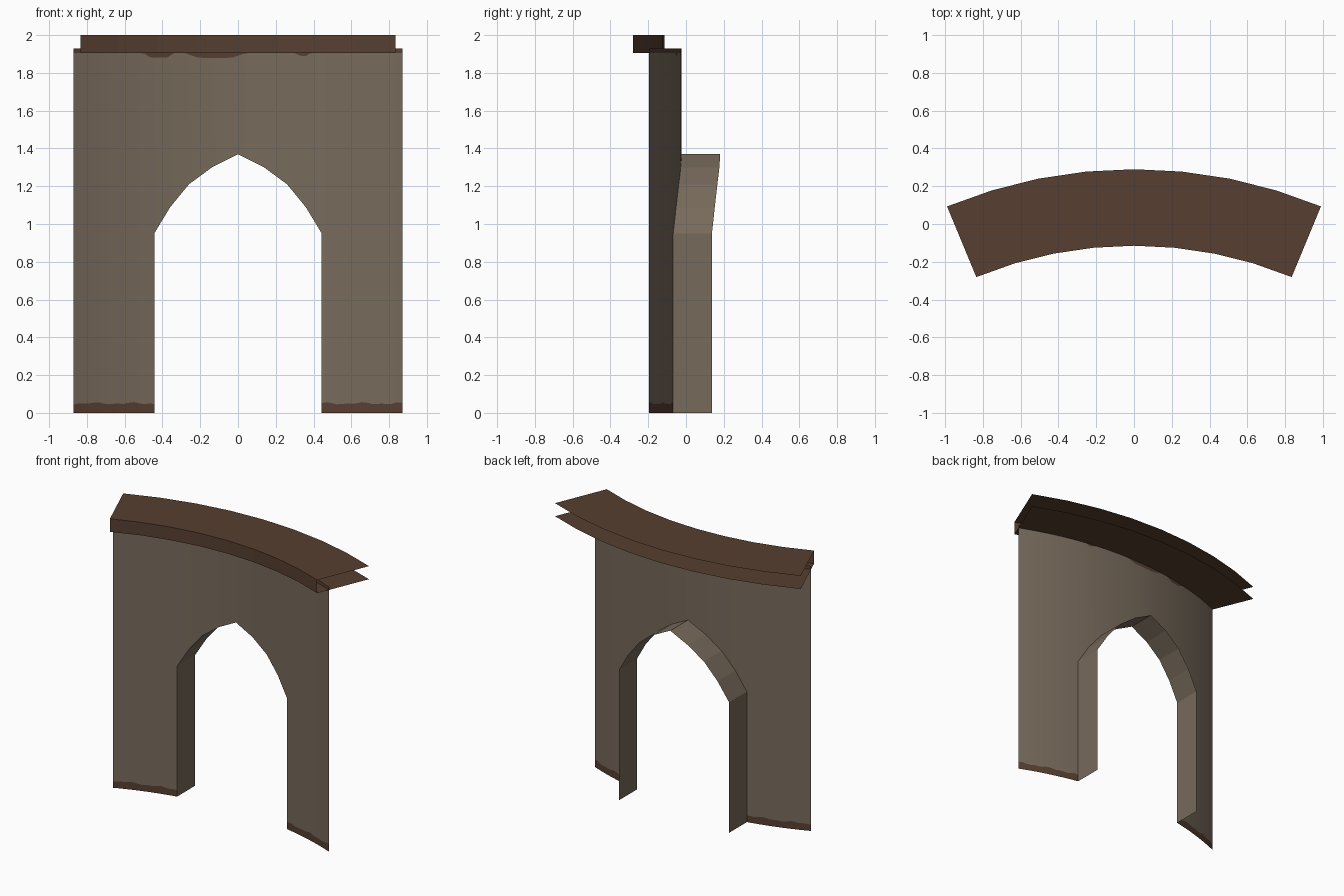
import bpy, bmesh, math

if "Cube" in bpy.data.objects:
    bpy.data.objects.remove(bpy.data.objects["Cube"])

CY = -2.297                      # centre of the curved plan
HALF = math.radians(22.5)
R_WALL, R_IN, R_OUT = 2.273, 2.182, 2.587
SPRING, APEX, LINING = 0.95, 1.37, 0.205
ARCH = [(0, APEX), (0.138, 1.30), (0.26, 1.21), (0.36, 1.088),
        (R_WALL * math.sin(HALF / 2), SPRING)]
ARCH = [(-x, z) for x, z in ARCH[:0:-1]] + ARCH
DOOR = ARCH[-1][0]
EDGE = R_WALL * math.sin(HALF)


def material(name, rgb):
    m = bpy.data.materials.new(name)
    lin = [(c / 255 / 12.92 if c < 11 else ((c / 255 + 0.055) / 1.055) ** 2.4) for c in rgb]
    m.diffuse_color = (*lin, 1)
    m.use_nodes = True
    m.node_tree.nodes["Principled BSDF"].inputs["Base Color"].default_value = m.diffuse_color
    return m


STONE = material("grey brown plaster", (119, 106, 91))
WOOD = material("dark brown trim", (87, 63, 49))


def wall_y(x):
    return math.sqrt(R_WALL ** 2 - x * x) + CY


def arch_z(x):
    for (x0, z0), (x1, z1) in zip(ARCH, ARCH[1:]):
        if x0 - 1e-6 <= x <= x1 + 1e-6:
            return z0 + (z1 - z0) * (x - x0) / (x1 - x0)


def stain_z(x):                  # uneven top edge of the base stain
    return 0.05 + 0.004 * math.sin(31 * x) + 0.003 * math.sin(67 * x + 1)


def drip_z(x):                   # lower edge of the stain under the cap
    for a, b, d in ((-0.5, -0.34, 0.024), (-0.28, 0.04, 0.025), (0.31, 0.38, 0.016)):
        if a < x < b:
            return 1.905 - d * min(1, 3 * math.sin(math.pi * (x - a) / (b - a)) / 2)
    return 1.905


def strip(bm, xs, low, high, mat):
    for a, b in zip(xs, xs[1:]):
        pts = [(a, low(a)), (b, low(b)), (b, high(b)), (a, high(a))]
        f = bm.faces.new([bm.verts.new((x, wall_y(x), z)) for x, z in pts])
        f.material_index = mat
        f.smooth = True


def finish(bm, name, mats):
    bmesh.ops.remove_doubles(bm, verts=bm.verts, dist=0.0005)
    me = bpy.data.meshes.new(name)
    bm.to_mesh(me)
    bm.free()
    for m in mats:
        me.materials.append(m)
    ob = bpy.data.objects.new(name, me)
    bpy.context.collection.objects.link(ob)
    return ob


def span(a, b, n):
    return [a + (b - a) * i / n for i in range(n + 1)]


# Curved wall sheet with two legs and an arched opening
bm = bmesh.new()
middle = [x for (a, _), (b, _) in zip(ARCH, ARCH[1:]) for x in span(a, b, 5)[:-1]] + [DOOR]
top = lambda x: 1.93
spring = lambda x: SPRING
for leg in (span(-EDGE, -DOOR, 16), span(DOOR, EDGE, 16)):
    strip(bm, leg, lambda x: 0, stain_z, 1)
    strip(bm, leg, stain_z, spring, 0)
    strip(bm, leg, spring, drip_z, 0)
    strip(bm, leg, drip_z, top, 1)
strip(bm, middle, arch_z, drip_z, 0)
strip(bm, middle, drip_z, top, 1)
finish(bm, "curved_wall", [STONE, WOOD])

# Lining of the opening, running straight back from the wall
bm = bmesh.new()
path = [(-DOOR, 0)] + ARCH + [(DOOR, 0)]
rows = [[bm.verts.new((x, wall_y(x) + d, z)) for x, z in path] for d in (0, LINING)]
for i in range(len(path) - 1):
    bm.faces.new((rows[0][i], rows[0][i + 1], rows[1][i + 1], rows[1][i]))
finish(bm, "arch_lining", [STONE])

# Cap: top sheet, front edge and underside, open at the back and ends
bm = bmesh.new()
section = [(R_OUT, 1.905), (R_IN, 1.905), (R_IN, 2.0), (R_OUT, 2.0)]
rings = [[bm.verts.new((r * math.sin(a), r * math.cos(a) + CY, z)) for r, z in section]
         for a in span(-HALF, HALF, 8)]
for p, q in zip(rings, rings[1:]):
    for i in range(3):
        bm.faces.new((p[i], q[i], q[i + 1], p[i + 1]))
finish(bm, "wall_cap", [WOOD])
